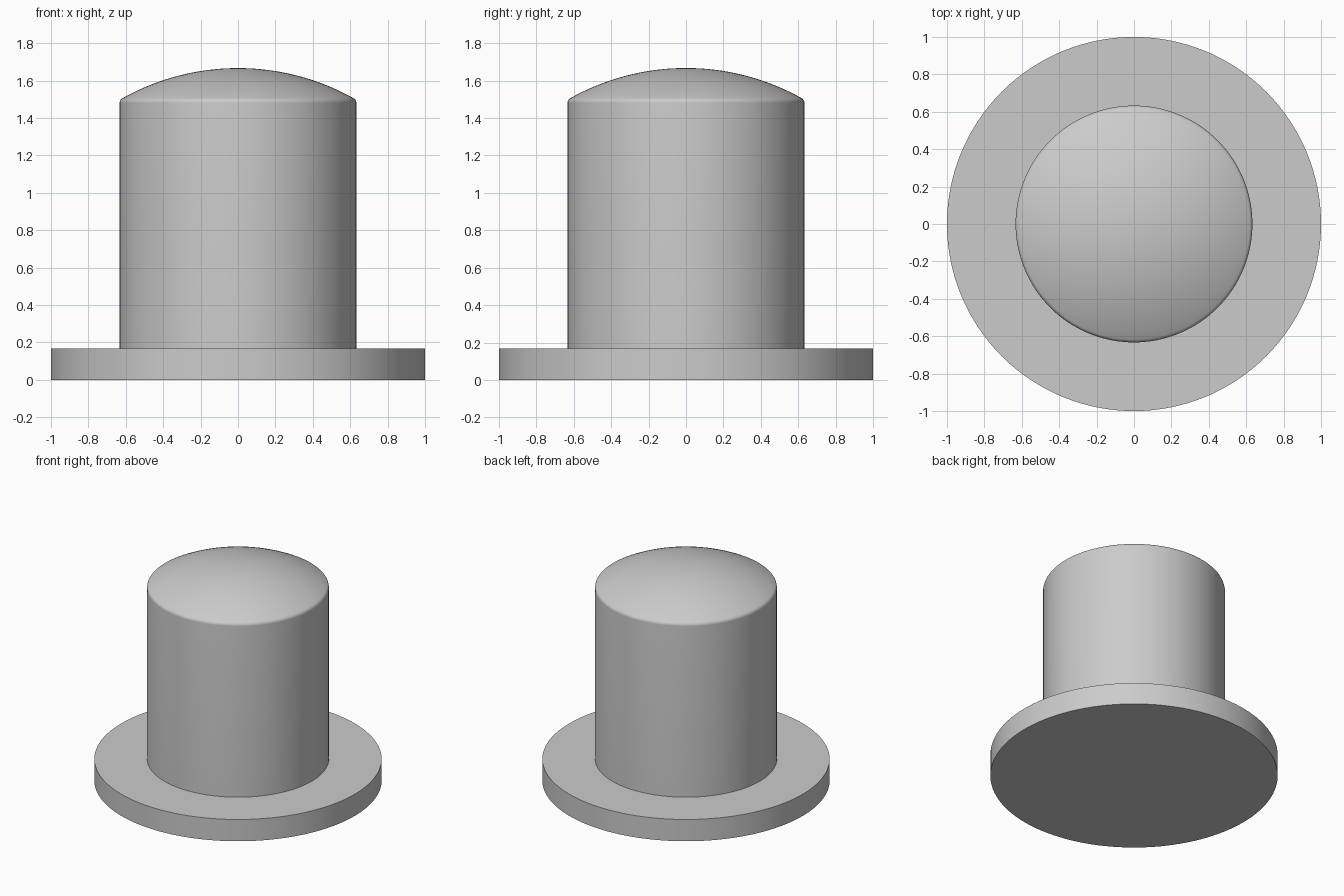
import bpy, bmesh, math

if "Cube" in bpy.data.objects:
    bpy.data.objects.remove(bpy.data.objects["Cube"])

SEGMENTS = 128
FLANGE_R, FLANGE_H = 1.0, 0.167
BODY_R, TOP_Z = 0.633, 1.667
DOME_R, FILLET = 1.267, 0.03

grey = bpy.data.materials.new("light_grey")
grey.diffuse_color = (0.6, 0.6, 0.6, 1)
grey.use_nodes = True
grey.node_tree.nodes["Principled BSDF"].inputs["Base Color"].default_value = grey.diffuse_color


def lathe(name, profile, material):
    """Spin a (radius, height) profile around the z axis."""
    bm = bmesh.new()
    verts = [bm.verts.new((r, 0, z)) for r, z in profile]
    edges = [bm.edges.new(pair) for pair in zip(verts, verts[1:])]
    bmesh.ops.spin(bm, geom=verts + edges, axis=(0, 0, 1), cent=(0, 0, 0),
                   angle=math.tau, steps=SEGMENTS, use_duplicate=False)
    bmesh.ops.remove_doubles(bm, verts=bm.verts, dist=1e-4)
    bmesh.ops.recalc_face_normals(bm, faces=bm.faces)
    mesh = bpy.data.meshes.new(name)
    bm.to_mesh(mesh)
    bm.free()
    mesh.materials.append(material)
    obj = bpy.data.objects.new(name, mesh)
    bpy.context.collection.objects.link(obj)
    bpy.ops.object.select_all(action='DESELECT')
    obj.select_set(True)
    bpy.context.view_layer.objects.active = obj
    bpy.ops.object.shade_smooth_by_angle(angle=math.radians(30))
    return obj


# Flange and straight wall of the plug
profile = [(0, 0), (FLANGE_R, 0), (FLANGE_R, FLANGE_H), (BODY_R, FLANGE_H)]

# Small rounded shoulder, tangent to both the wall and the dome
dome_z = TOP_Z - DOME_R
fr = BODY_R - FILLET
fz = dome_z + math.sqrt((DOME_R - FILLET) ** 2 - fr ** 2)
tangent = math.atan2(fz - dome_z, fr)
for i in range(9):
    a = tangent * i / 8
    profile.append((fr + FILLET * math.cos(a), fz + FILLET * math.sin(a)))

# Shallow spherical dome
for i in range(1, 21):
    a = tangent + (math.pi / 2 - tangent) * i / 20
    profile.append((DOME_R * math.cos(a), dome_z + DOME_R * math.sin(a)))

lathe("flanged_domed_plug", profile, grey)
